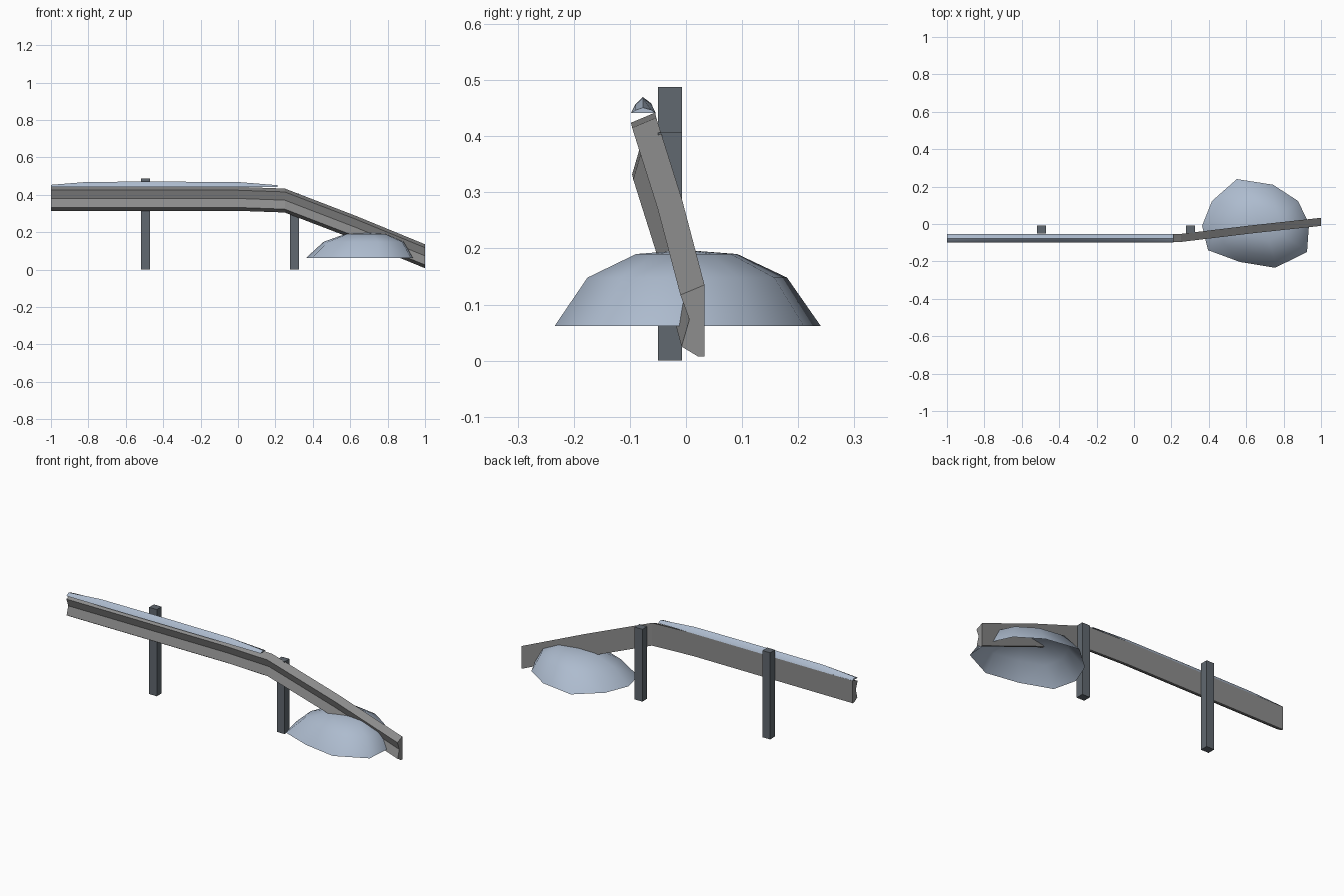
import bpy, bmesh
from math import radians

if "Cube" in bpy.data.objects:
    bpy.data.objects.remove(bpy.data.objects["Cube"])


def material(name, color):
    m = bpy.data.materials.new(name)
    m.diffuse_color = (*color, 1)
    m.use_nodes = True
    m.node_tree.nodes["Principled BSDF"].inputs["Base Color"].default_value = m.diffuse_color
    return m


steel = material("steel", (0.27, 0.27, 0.27))
dark = material("dark_steel", (0.12, 0.14, 0.16))
snow = material("snow", (0.42, 0.5, 0.62))


def loft(name, rings, mat, closed=True, caps=True, apex=None, smooth=None):
    """Skin a list of equal-length point rings into one object."""
    bm = bmesh.new()
    rows = [[bm.verts.new(p) for p in ring] for ring in rings]
    n = len(rows[0])
    for a, b in zip(rows, rows[1:]):
        for i in range(n if closed else n - 1):
            j = (i + 1) % n
            bm.faces.new((a[i], a[j], b[j], b[i]))
    if caps:
        bm.faces.new(rows[0])
        bm.faces.new(rows[-1])
    if apex:
        tip = bm.verts.new(apex)
        for i in range(n):
            bm.faces.new((rows[-1][i], rows[-1][(i + 1) % n], tip))
    bmesh.ops.recalc_face_normals(bm, faces=bm.faces[:])
    me = bpy.data.meshes.new(name)
    bm.to_mesh(me)
    bm.free()
    me.materials.append(mat)
    ob = bpy.data.objects.new(name, me)
    bpy.context.collection.objects.link(ob)
    if smooth:
        bpy.ops.object.select_all(action='DESELECT')
        ob.select_set(True)
        bpy.context.view_layer.objects.active = ob
        bpy.ops.object.shade_smooth_by_angle(angle=radians(smooth))
    return ob


# Guard rail: W-shaped front, flat back, swept along a bent path
profile = [(0.033, 0.007), (0.033, 0.135), (-0.010, 0.117),
           (0.006, 0.073), (-0.008, 0.025), (0.022, 0.007)]
path = [(-1, -0.088, 0.307), (0, -0.088, 0.307), (0.25, -0.086, 0.298),
        (0.63, -0.040, 0.152), (1, 0, 0)]
loft("guard_rail", [[(x, y + dy, z + dz) for y, z in profile]
                    for x, dy, dz in path], steel)

# Posts behind the rail
for i, (x, h) in enumerate([(-0.495, 0.488), (0.301, 0.407)]):
    ring = [(x + a * 0.024, -0.0285 + b * 0.0215)
            for a, b in ((-1, -1), (1, -1), (1, 1), (-1, 1))]
    loft(f"post_{i + 1}", [[(*p, z) for p in ring] for z in (0, h)], dark)

# Snow ridge lying along the rail
ridge = [(-0.098, 0), (-0.090, 0.55), (-0.077, 1), (-0.062, 0.6), (-0.054, 0)]
stations = [(-1, 0.012), (-0.8, 0.028), (-0.4, 0.029), (0, 0.027), (0.21, 0.010)]
loft("rail_snow", [[(x, y, 0.441 + h * f) for y, f in ridge]
                   for x, h in stations], snow, closed=False, smooth=50)

# Snow pile: open-bottomed, ten-sided mound
base = [(0.364, -0.01), (0.417, 0.123), (0.55, 0.24), (0.743, 0.21), (0.877, 0.123),
        (0.936, 0), (0.925, -0.15), (0.754, -0.234), (0.567, -0.203), (0.396, -0.14)]
levels = [(1, 0.645, 0.062), (0.75, 0.668, 0.148), (0.38, 0.68, 0.190)]
loft("snow_pile", [[(cx + (x - 0.645) * s, y * s, z) for x, y in base]
                   for s, cx, z in levels], snow, caps=False,
     apex=(0.67, 0, 0.197), smooth=60)
